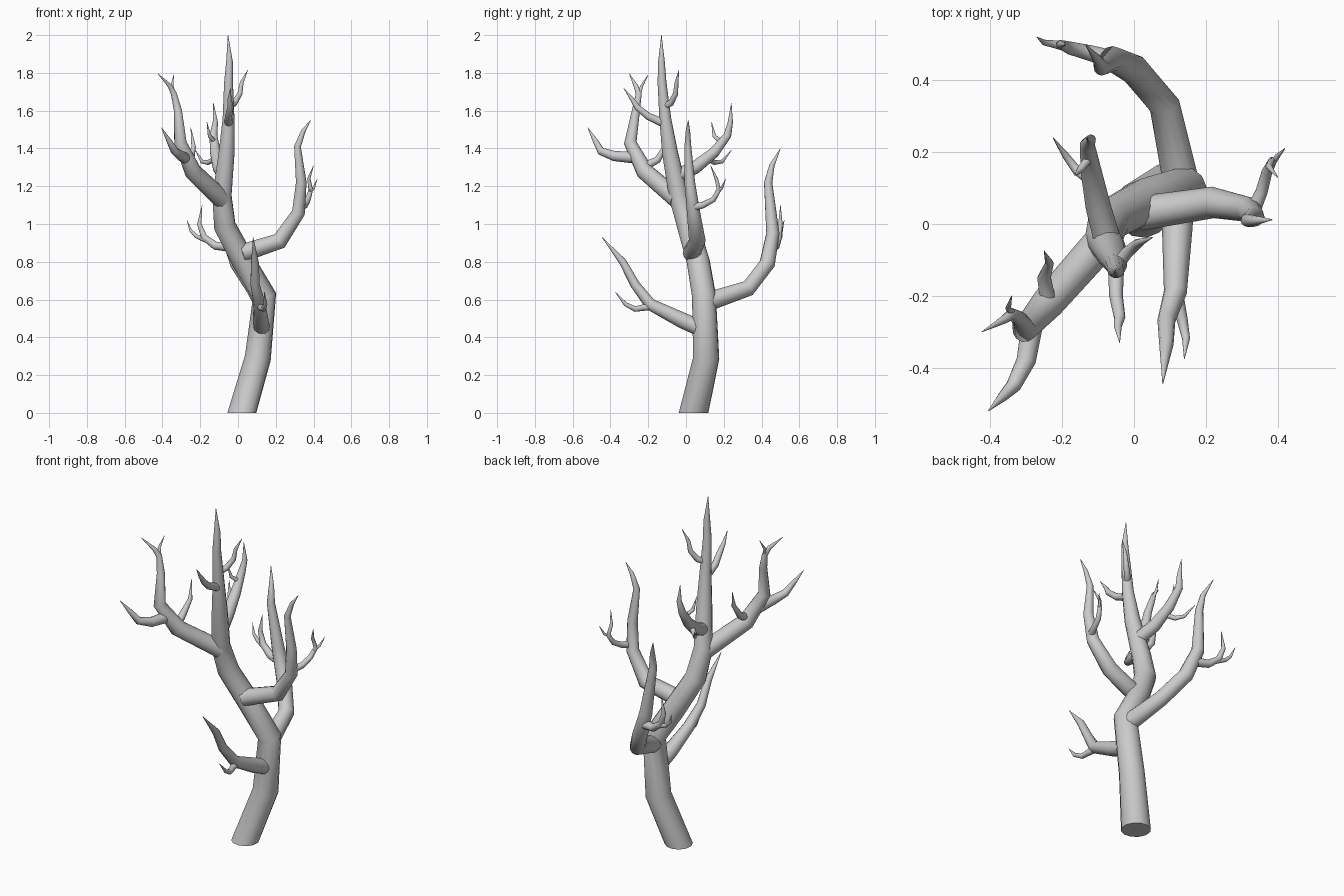
import bpy


def limb(name, *pts):
    """Tapered round tube through (x, y, z, radius) points."""
    cu = bpy.data.curves.new(name, 'CURVE')
    cu.dimensions = '3D'
    cu.bevel_depth = 1.0
    cu.bevel_resolution = 4
    cu.use_fill_caps = True
    sp = cu.splines.new('POLY')
    sp.points.add(len(pts) - 1)
    for p, (x, y, z, r) in zip(sp.points, pts):
        p.co = (x, y, z, 1)
        p.radius = r
    ob = bpy.data.objects.new(name, cu)
    bpy.context.collection.objects.link(ob)
    bpy.ops.object.select_all(action='DESELECT')
    ob.select_set(True)
    bpy.context.view_layer.objects.active = ob
    bpy.ops.object.convert(target='MESH')
    ob = bpy.context.view_layer.objects.active
    bpy.ops.object.shade_smooth_by_angle(angle=0.7)
    return ob


# Trunk, with its foot flattened on the ground
trunk = limb("trunk", (.02, .04, 0, .081), (.105, .107, .29, .07), (.14, .095, .62, .064),
             (.03, .065, .80, .062), (-.07, .01, .99, .059), (-.085, -.04, 1.15, .052),
             (-.06, -.085, 1.38, .043), (-.05, -.11, 1.56, .032), (-.05, -.127, 1.75, .024),
             (-.045, -.13, 1.86, .018), (-.053, -.13, 2.0, .001))
for v in trunk.data.vertices:
    if v.co.z < .05:
        v.co.z = 0

# Low front branch
limb("low_front_branch", (.125, .06, .455, .043), (.12, -.02, .49, .042), (.115, -.19, .575, .032),
     (.09, -.27, .68, .025), (.09, -.335, .80, .02), (.08, -.445, .93, .001))
limb("low_front_twig", (.115, -.18, .565, .02), (.135, -.27, .55, .015),
     (.145, -.32, .575, .011), (.14, -.375, .64, .001))

# Back branch
limb("back_branch", (.13, .12, .59, .05), (.085, .33, .66, .043), (.0, .43, .79, .042),
     (-.06, .46, .95, .035), (-.09, .435, 1.22, .022), (-.10, .455, 1.31, .014),
     (-.135, .5, 1.4, .001))
limb("back_side_twig", (-.05, .455, .88, .026), (-.12, .475, .885, .022), (-.18, .49, .93, .018),
     (-.205, .50, 1.0, .012), (-.19, .50, 1.1, .001))
limb("back_small_twig", (-.16, .485, .91, .014), (-.22, .50, .935, .011),
     (-.25, .505, .965, .008), (-.27, .52, 1.02, .001))

# Right branch
limb("right_branch", (.02, .03, .845, .048), (.22, .06, .91, .044), (.32, .04, 1.06, .035),
     (.335, .02, 1.22, .028), (.315, .01, 1.41, .018), (.345, .01, 1.49, .012),
     (.385, .012, 1.55, .001))
limb("right_twig", (.335, .045, 1.09, .02), (.355, .09, 1.10, .017), (.37, .145, 1.13, .015),
     (.385, .175, 1.18, .012), (.375, .16, 1.24, .009), (.40, .13, 1.31, .001))
limb("right_small_twig", (.38, .16, 1.17, .009), (.40, .19, 1.19, .007), (.42, .21, 1.24, .001))

# Left front branch
limb("left_branch", (-.085, -.045, 1.13, .05), (-.24, -.22, 1.28, .046), (-.305, -.295, 1.43, .034),
     (-.318, -.265, 1.6, .022), (-.34, -.25, 1.69, .016), (-.36, -.265, 1.73, .012),
     (-.423, -.30, 1.795, .001))
limb("left_tip_twig", (-.33, -.255, 1.66, .011), (-.35, -.235, 1.73, .008), (-.34, -.20, 1.79, .001))
limb("left_front_twig", (-.28, -.26, 1.35, .031), (-.30, -.38, 1.36, .027), (-.335, -.45, 1.385, .021),
     (-.365, -.48, 1.44, .014), (-.405, -.52, 1.51, .001))
limb("left_inner_twig", (-.24, -.21, 1.31, .022), (-.25, -.15, 1.34, .019),
     (-.235, -.11, 1.41, .012), (-.25, -.075, 1.51, .001))

# Upper back branch
limb("upper_back_branch", (-.07, -.06, 1.25, .038), (-.10, .05, 1.30, .035), (-.12, .15, 1.38, .029),
     (-.13, .22, 1.47, .021), (-.12, .235, 1.54, .014), (-.13, .24, 1.64, .001))
limb("upper_back_twig", (-.12, .12, 1.345, .015), (-.16, .15, 1.325, .013),
     (-.19, .19, 1.33, .01), (-.225, .24, 1.39, .001))
limb("upper_back_small_twig", (-.12, .19, 1.43, .013), (-.15, .15, 1.465, .01),
     (-.165, .135, 1.54, .001))

# Crown twigs
limb("crown_front_twig", (-.05, -.11, 1.53, .023), (-.05, -.20, 1.57, .019),
     (-.04, -.26, 1.62, .016), (-.045, -.285, 1.66, .011), (-.04, -.33, 1.72, .001))
limb("crown_right_twig", (-.05, -.12, 1.62, .018), (-.02, -.08, 1.64, .017), (.01, -.055, 1.69, .014),
     (.02, -.05, 1.75, .01), (.052, -.037, 1.815, .001))
